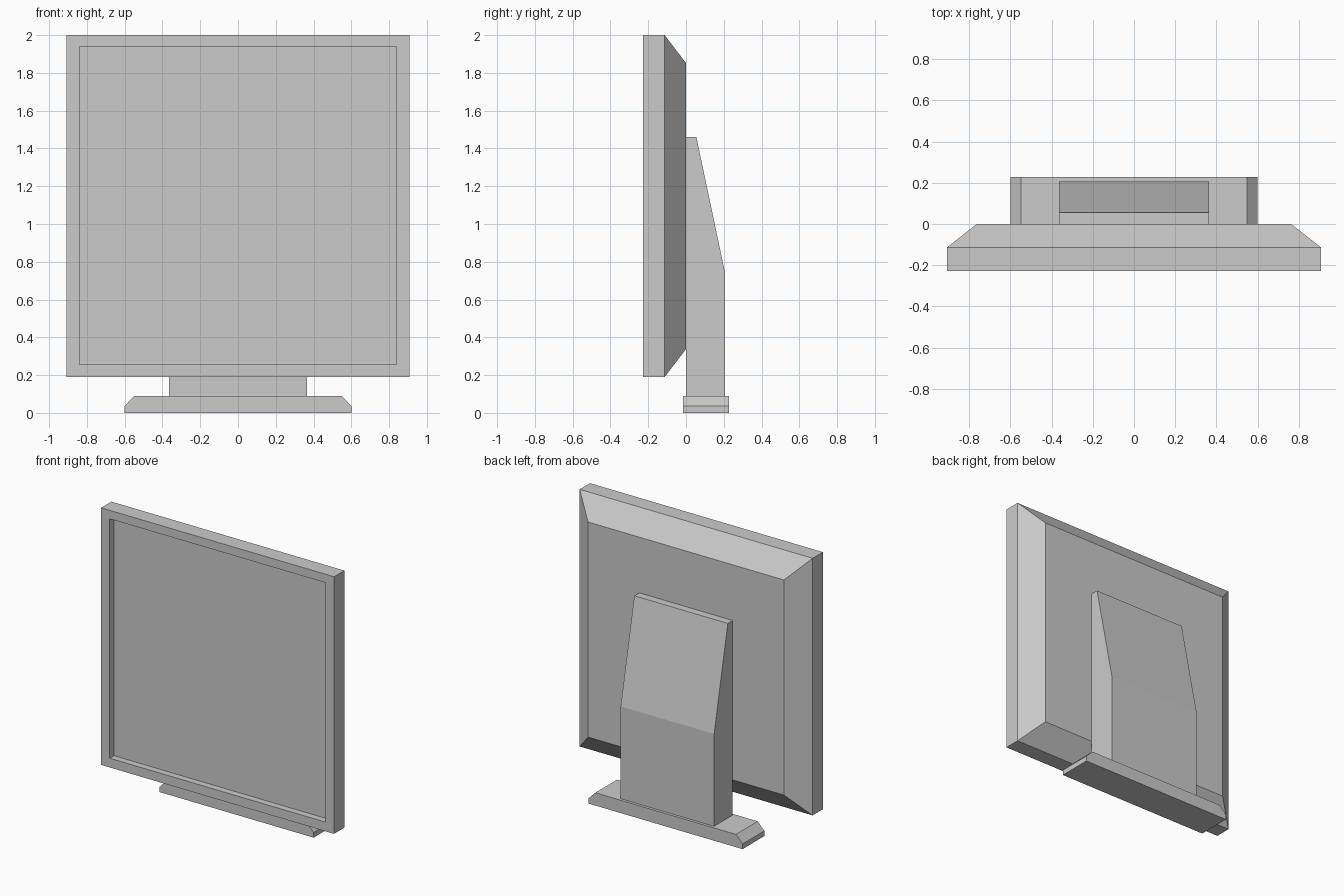
import bpy, bmesh

cube = bpy.data.objects.get("Cube")
if cube:
    bpy.data.objects.remove(cube, do_unlink=True)

# Single plain grey for the whole monitor
grey = bpy.data.materials.new("plain grey")
grey.use_nodes = True
grey.diffuse_color = (0.6, 0.6, 0.6, 1)
grey.node_tree.nodes["Principled BSDF"].inputs["Base Color"].default_value = (0.6, 0.6, 0.6, 1)


def loft(name, rings):
    """Join matching outlines in order and cap both ends."""
    bm = bmesh.new()
    loops = [[bm.verts.new(p) for p in ring] for ring in rings]
    n = len(loops[0])
    for a, b in zip(loops, loops[1:]):
        for i in range(n):
            j = (i + 1) % n
            bm.faces.new((a[i], a[j], b[j], b[i]))
    bm.faces.new(loops[0])
    bm.faces.new(loops[-1])
    bmesh.ops.recalc_face_normals(bm, faces=bm.faces)
    mesh = bpy.data.meshes.new(name)
    bm.to_mesh(mesh)
    bm.free()
    mesh.materials.append(grey)
    obj = bpy.data.objects.new(name, mesh)
    bpy.context.collection.objects.link(obj)
    return obj


def panel_ring(half_width, y, low, high):
    return [(-half_width, y, low), (half_width, y, low),
            (half_width, y, high), (-half_width, y, high)]


# Display: recessed screen, bezel, straight rim, tapered back
loft("display_housing", [
    panel_ring(0.84, -0.18, 0.255, 1.94),
    panel_ring(0.84, -0.227, 0.255, 1.94),
    panel_ring(0.907, -0.227, 0.19, 2.0),
    panel_ring(0.907, -0.113, 0.19, 2.0),
    panel_ring(0.763, 0.0, 0.338, 1.852),
])

# Stand column: side profile with a sloping upper back
column = [(0.0, 0.09), (0.207, 0.09), (0.207, 0.74), (0.055, 1.46), (0.0, 1.46)]
loft("stand_column", [[(x, y, z) for y, z in column] for x in (-0.364, 0.364)])

# Foot: front profile with bevelled ends
half_foot = [(0.6, 0.0), (0.6, 0.037), (0.548, 0.09)]
foot = half_foot + [(-x, z) for x, z in reversed(half_foot)]
loft("stand_foot", [[(x, y, z) for x, z in foot] for y in (-0.015, 0.227)])
